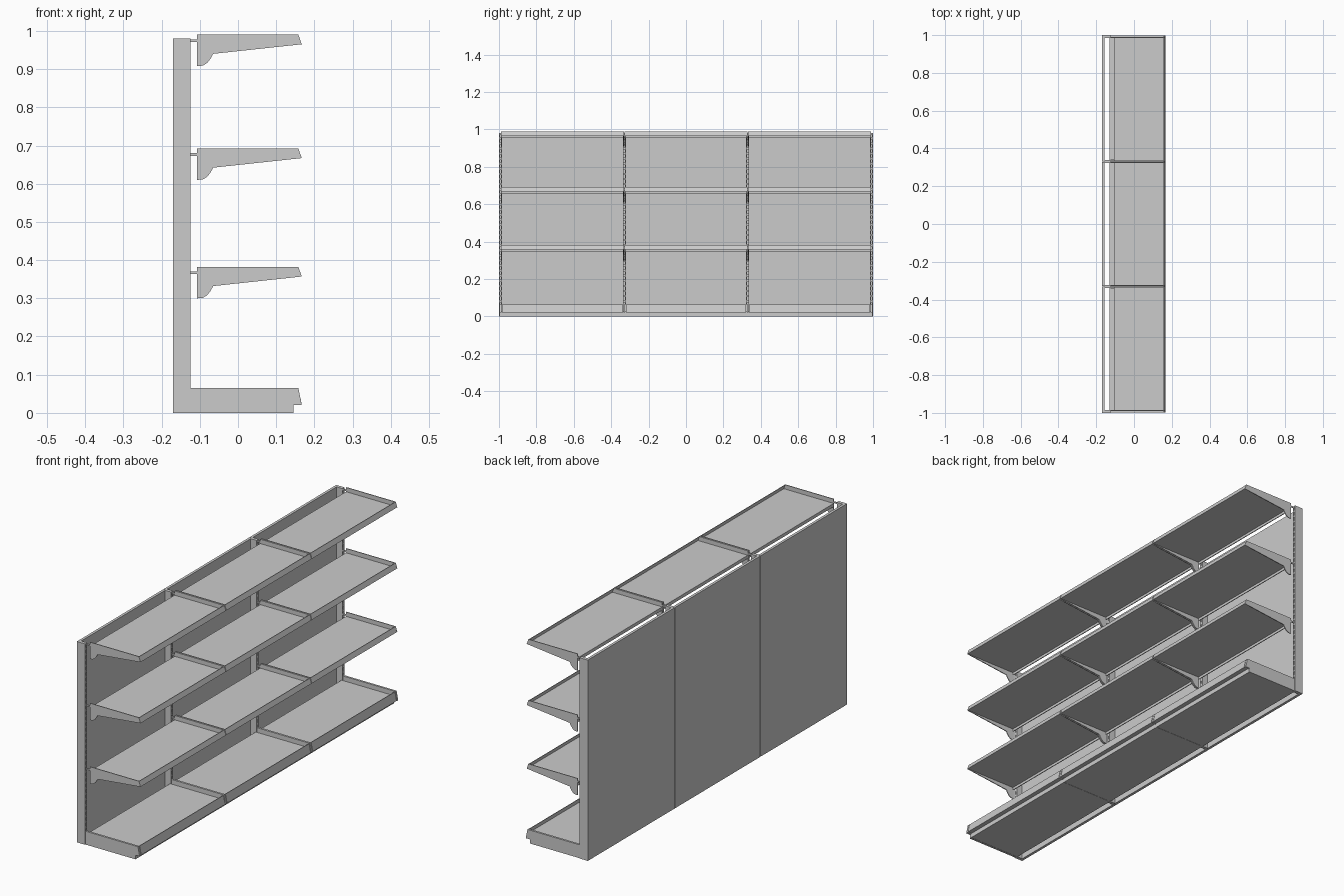
import bpy, bmesh
from mathutils import Vector

if "Cube" in bpy.data.objects:
    bpy.data.objects.remove(bpy.data.objects["Cube"])


def add_prism(bm, profile, y0, y1):
    """Extrude an (x, z) outline from y0 to y1."""
    face = bm.faces.new([bm.verts.new((x, y0, z)) for x, z in profile])
    ext = bmesh.ops.extrude_face_region(bm, geom=[face])
    moved = [g for g in ext["geom"] if isinstance(g, bmesh.types.BMVert)]
    bmesh.ops.translate(bm, verts=moved, vec=Vector((0, y1 - y0, 0)))


def add_box(bm, x0, x1, y0, y1, z0, z1):
    add_prism(bm, [(x0, z0), (x1, z0), (x1, z1), (x0, z1)], y0, y1)


def finish(bm, name):
    bmesh.ops.recalc_face_normals(bm, faces=bm.faces)
    mesh = bpy.data.meshes.new(name)
    bm.to_mesh(mesh)
    bm.free()
    obj = bpy.data.objects.new(name, mesh)
    bpy.context.collection.objects.link(obj)
    return obj


def lift(profile, z):
    return [(x, pz + z) for x, pz in profile]


POSTS = [-0.992, -0.33, 0.33, 0.992]
SHELF_TOPS = [0.382, 0.692, 0.99]
HALF = 0.008          # half the post width
PLATE = 0.004         # bracket plate thickness

# Outlines in x and z, relative to the shelf top edge
BRACKET = [(-0.107, 0), (0.158, 0), (0.167, -0.025), (-0.065, -0.05),
           (-0.072, -0.063), (-0.081, -0.074), (-0.092, -0.081), (-0.107, -0.082)]
SHELF = [(0.158, -0.001), (0.167, -0.025), (-0.103, -0.025), (-0.103, -0.037),
         (-0.107, -0.037), (-0.107, -0.021), (0.162, -0.021), (0.155, -0.001)]
# Base outlines in x and z
BASE_END = [(-0.125, 0.0), (0.145, 0.0), (0.145, 0.02), (0.167, 0.02), (0.158, 0.065), (-0.125, 0.065)]
DECK = [(0.158, 0.064), (0.167, 0.022), (0.145, 0.022), (0.145, 0.04),
        (-0.13, 0.04), (-0.13, 0.044), (0.159, 0.044), (0.155, 0.064)]

# Slotted posts: two side plates, a web and a ladder of rungs
for i, y in enumerate(POSTS):
    bm = bmesh.new()
    for s in (-1, 1):
        a, b = sorted((y + s * HALF, y + s * 0.003))
        add_box(bm, -0.157, -0.125, a, b, 0, 0.98)
    add_box(bm, -0.157, -0.135, y - 0.003, y + 0.003, 0, 0.98)
    pitch = 0.98 / 36
    for k in range(37):
        z = k * pitch
        add_box(bm, -0.135, -0.125, y - 0.003, y + 0.003,
                max(0, z - 0.006), min(0.98, z + 0.006))
    finish(bm, f"post_{i + 1}")

# Back panels with a narrow seam at each inner post
edges = [-1, -0.33, 0.33, 1]
for i in range(3):
    bm = bmesh.new()
    add_box(bm, -0.17, -0.157, edges[i] + (0.001 if i else 0),
            edges[i + 1] - (0.001 if i < 2 else 0), 0, 0.98)
    finish(bm, f"back_panel_{i + 1}")

for i in range(3):
    # Bay limits between neighbouring posts
    y0, y1 = POSTS[i], POSTS[i + 1]
    left, right = y0 + 0.002, y1 - 0.002
    for j, top in enumerate(SHELF_TOPS):
        # Shelf tray with sloping front lip and rear flange
        bm = bmesh.new()
        add_prism(bm, lift(SHELF, top), left + PLATE, right - PLATE)
        finish(bm, f"shelf_{i + 1}_{j + 1}")
        # Bracket plates with hooks into the post slots
        bm = bmesh.new()
        for a in (left, right - PLATE):
            add_prism(bm, lift(BRACKET, top), a, a + PLATE)
            add_box(bm, -0.135, -0.107, a, a + PLATE, top - 0.019, top - 0.012)
        finish(bm, f"shelf_brackets_{i + 1}_{j + 1}")
    # Base deck tray
    bm = bmesh.new()
    add_prism(bm, DECK, y0 + HALF, y1 - HALF)
    finish(bm, f"base_deck_{i + 1}")

# Base support plates
for i, y in enumerate(POSTS):
    bm = bmesh.new()
    add_prism(bm, BASE_END, y - 0.005, y + 0.005)
    finish(bm, f"base_support_{i + 1}")

# Kick plate and bottom plate
bm = bmesh.new()
add_box(bm, 0.141, 0.1455, -0.995, 0.995, 0.001, 0.03)
finish(bm, "kick_plate")
bm = bmesh.new()
add_box(bm, -0.13, 0.141, -0.995, 0.995, 0.001, 0.004)
finish(bm, "bottom_plate")
